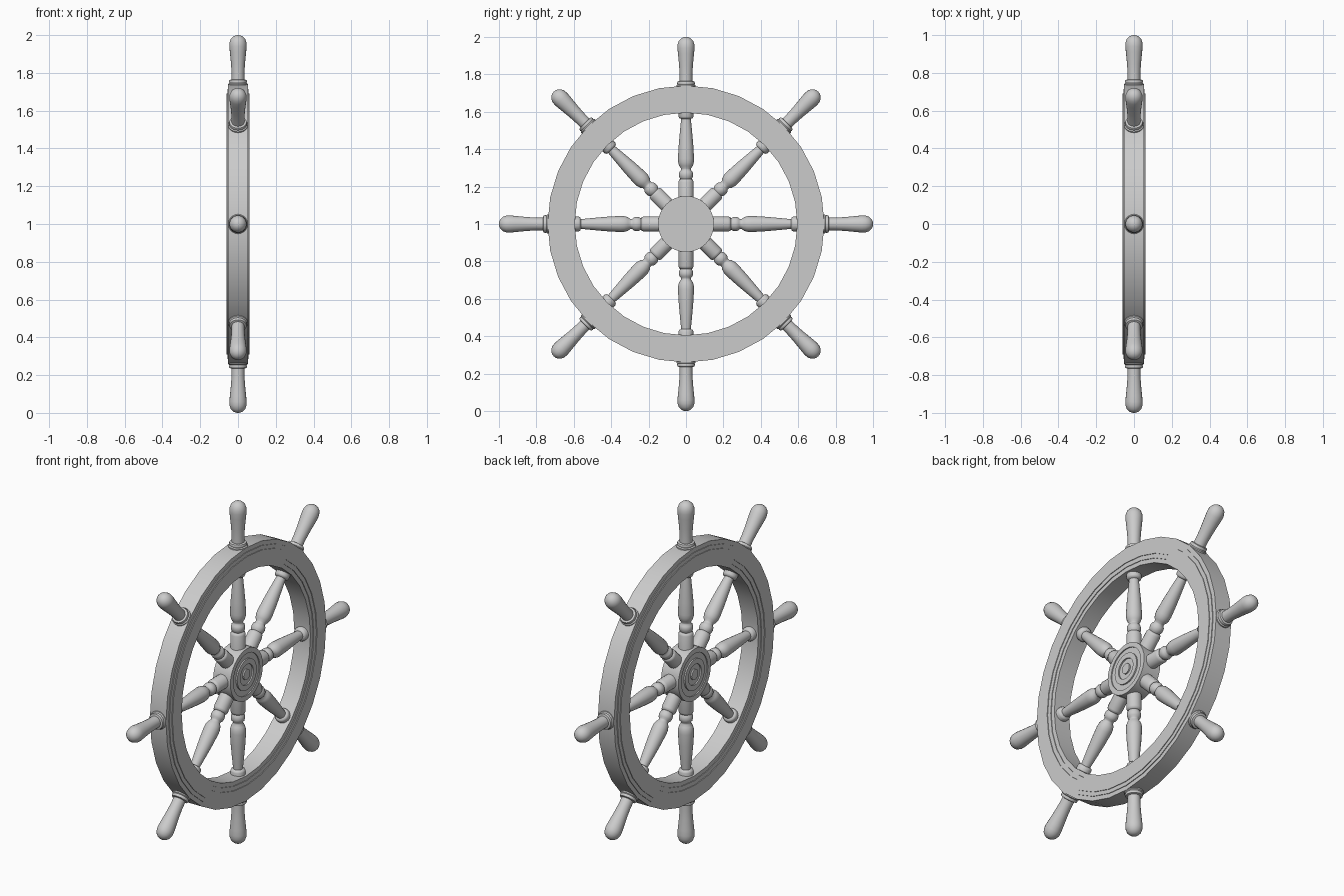
import bpy, bmesh, math
from mathutils import Matrix, Vector

if "Cube" in bpy.data.objects:
    bpy.data.objects.remove(bpy.data.objects["Cube"])

CENTRE = Matrix.Translation((0, 0, 1))
TO_X = Matrix.Rotation(math.pi / 2, 4, 'Y')


def lathe(name, profile, steps, matrix, closed=False, angle=35):
    """Spin (radius, height) points around local z."""
    bm = bmesh.new()
    vs = [bm.verts.new((r, 0, h)) for r, h in profile]
    pairs = list(zip(vs, vs[1:])) + ([(vs[-1], vs[0])] if closed else [])
    edges = [bm.edges.new(p) for p in pairs]
    bmesh.ops.spin(bm, geom=vs + edges, cent=(0, 0, 0), axis=(0, 0, 1),
                   angle=2 * math.pi, steps=steps, use_merge=False)
    bmesh.ops.remove_doubles(bm, verts=bm.verts, dist=1e-5)
    bmesh.ops.recalc_face_normals(bm, faces=bm.faces)
    mesh = bpy.data.meshes.new(name)
    bm.to_mesh(mesh)
    bm.free()
    ob = bpy.data.objects.new(name, mesh)
    bpy.context.collection.objects.link(ob)
    ob.matrix_world = matrix
    bpy.ops.object.select_all(action='DESELECT')
    ob.select_set(True)
    bpy.context.view_layer.objects.active = ob
    bpy.ops.object.shade_smooth_by_angle(angle=math.radians(angle))
    return ob


def mirrored(half):
    return half + [(r, -h) for r, h in reversed(half)]


# Rim with shallow stepped rings on both faces
rim = [(0.74, 0.052), (0.715, 0.052), (0.715, 0.056), (0.692, 0.056),
       (0.692, 0.06), (0.645, 0.06), (0.645, 0.056), (0.62, 0.056),
       (0.62, 0.052), (0.595, 0.052)]
lathe("rim", mirrored(rim), 32, CENTRE @ TO_X, closed=True)

# Hub with concentric turned rings
hub = [(0, 0.058), (0.03, 0.058), (0.03, 0.05), (0.06, 0.05), (0.06, 0.058),
       (0.09, 0.058), (0.09, 0.05), (0.122, 0.05), (0.122, 0.056), (0.15, 0.056)]
lathe("hub", mirrored(hub), 32, CENTRE @ TO_X)

# Turned spoke: hub end, bead, long taper, collar at the rim
spoke = [(0, 0.08), (0.041, 0.08), (0.041, 0.225), (0.036, 0.237), (0.03, 0.24),
         (0.036, 0.25), (0.038, 0.265), (0.035, 0.28), (0.027, 0.288),
         (0.027, 0.297), (0.036, 0.31), (0.042, 0.33), (0.043, 0.35),
         (0.039, 0.42), (0.032, 0.5), (0.026, 0.562), (0.036, 0.566),
         (0.04, 0.575), (0.04, 0.61), (0, 0.61)]
# Handle: collar outside the rim, then a flared grip with a round end
handle = [(0, 0.71), (0.052, 0.71), (0.052, 0.742), (0.046, 0.747), (0.048, 0.754),
          (0.045, 0.762), (0.034, 0.765), (0.034, 0.80), (0.037, 0.85),
          (0.043, 0.91), (0.046, 0.94), (0.045, 0.96), (0.038, 0.98),
          (0.025, 0.993), (0.012, 0.999), (0, 1.0)]
for i in range(8):
    m = CENTRE @ Matrix.Rotation(i * math.pi / 4, 4, 'X')
    lathe(f"spoke_{i + 1}", spoke, 20, m, angle=45)
    lathe(f"handle_{i + 1}", handle, 20, m, angle=45)
